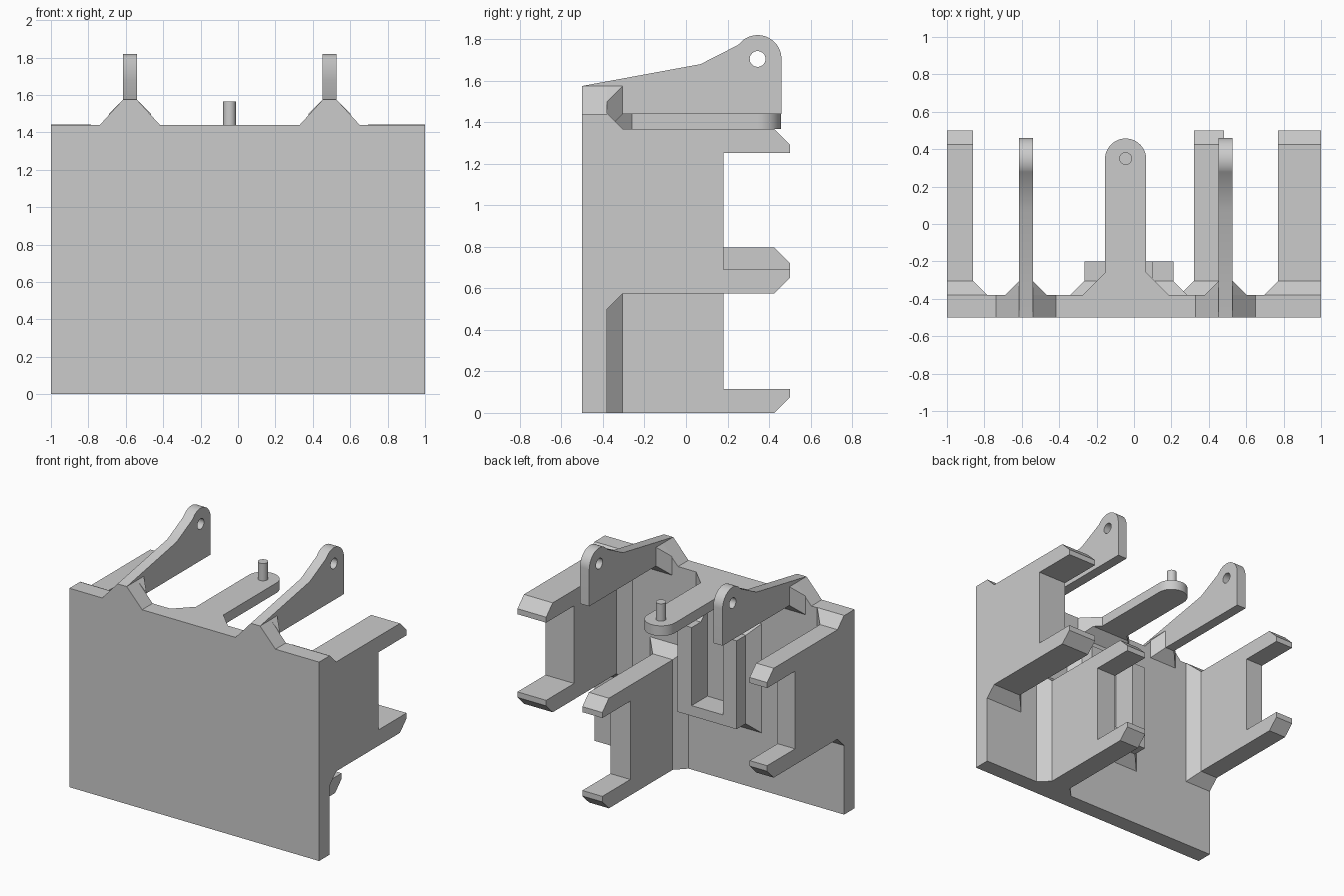
import bpy, bmesh, math
from mathutils import Vector

cube = bpy.data.objects.get("Cube")
if cube:
    bpy.data.objects.remove(cube, do_unlink=True)

grey = bpy.data.materials.new("plain grey")
grey.use_nodes = True
grey.diffuse_color = (0.6, 0.6, 0.6, 1)
grey.node_tree.nodes["Principled BSDF"].inputs["Base Color"].default_value = (0.6, 0.6, 0.6, 1)

FRONT, BACK, FOOT = -0.5, -0.38, -0.305    # plate faces and end of the root chamfers
TOP = 1.44
FLARE = 0.075


def finish(name, bm):
    bmesh.ops.recalc_face_normals(bm, faces=bm.faces)
    mesh = bpy.data.meshes.new(name)
    bm.to_mesh(mesh)
    bm.free()
    mesh.materials.append(grey)
    obj = bpy.data.objects.new(name, mesh)
    bpy.context.collection.objects.link(obj)
    return obj


def prism(name, outline, axis, low, high):
    """Extrude a 2D outline along an axis; the outline uses the other two axes in order."""
    def place(p, d):
        v = list(p)
        v.insert("xyz".index(axis), d)
        return Vector(v)
    bm = bmesh.new()
    face = bm.faces.new([bm.verts.new(place(p, low)) for p in outline])
    ext = bmesh.ops.extrude_face_region(bm, geom=[face])
    moved = [g for g in ext["geom"] if isinstance(g, bmesh.types.BMVert)]
    bmesh.ops.translate(bm, verts=moved, vec=place((0, 0), high - low))
    return finish(name, bm)


def hull(name, points):
    bm = bmesh.new()
    for p in points:
        bm.verts.new(p)
    res = bmesh.ops.convex_hull(bm, input=bm.verts)
    junk = {g for g in res["geom_interior"] + res["geom_unused"] if isinstance(g, bmesh.types.BMVert)}
    bmesh.ops.delete(bm, geom=list(junk), context="VERTS")
    bmesh.ops.dissolve_limit(bm, angle_limit=0.01, verts=bm.verts, edges=bm.edges)
    return finish(name, bm)


def rect(x0, x1, z0, z1):
    return [(x0, z0), (x1, z0), (x1, z1), (x0, z1)]


def root(name, x0, x1, z0, z1, left=0, right=0, below=0, above=0):
    """Chamfered foot that widens toward the plate."""
    wide = rect(x0 - left, x1 + right, z0 - below, z1 + above)
    hull(name, [(x, FOOT, z) for x, z in rect(x0, x1, z0, z1)] + [(x, BACK, z) for x, z in wide])


def arc(cx, cy, r, start, end, steps):
    return [(cx + r * math.cos(math.radians(start + (end - start) * i / steps)),
             cy + r * math.sin(math.radians(start + (end - start) * i / steps)))
            for i in range(steps + 1)]


def smooth(obj):
    bpy.ops.object.select_all(action="DESELECT")
    obj.select_set(True)
    bpy.context.view_layer.objects.active = obj
    bpy.ops.object.shade_smooth_by_angle(angle=math.radians(20))


# Front plate with two raised peaks under the arms
ARMS = {"right": -0.578, "left": 0.49}
ARM_HALF, PEAK = 0.037, 1.575
outline = [(-1, 0), (1, 0), (1, TOP)]
for x in sorted(ARMS.values(), reverse=True):
    outline += [(x + 0.16, TOP), (x + ARM_HALF, PEAK), (x - ARM_HALF, PEAK), (x - 0.16, TOP)]
outline.append((-1, TOP))
prism("front_plate", outline, "y", FRONT, BACK)


# C-shaped brackets with chamfered hooks
def bracket(name, x0, x1, z0, z1, **margins):
    t, inner, tip, bevel = 0.115, 0.18, 0.5, 0.075
    side = [(BACK, z0), (tip - bevel, z0), (tip, z0 + bevel), (tip, z0 + t), (inner, z0 + t),
            (inner, z1 - t), (tip, z1 - t), (tip, z1 - bevel), (tip - bevel, z1), (BACK, z1)]
    prism(name, side, "x", x0, x1)
    root(name + "_root", x0, x1, z0, z1, above=FLARE, **margins)


bracket("right_bracket", -1, -0.86, 0.575, 1.367, right=FLARE, below=FLARE)
bracket("left_bracket", 0.77, 1, 0.575, 1.367, left=FLARE, below=FLARE)
bracket("low_bracket", 0.32, 0.48, 0, 0.797, left=FLARE, right=FLARE)

# Upright arms with pivot holes
EYE = (0.345, 1.705)
for side, x in ARMS.items():
    profile = [(FRONT, TOP), (0.46, TOP)] + arc(*EYE, 0.115, 0, 125, 20)
    profile += [(0.25, 1.772), (0.07, 1.68), (FRONT, PEAK)]
    arm = prism(side + "_arm", profile, "x", x - ARM_HALF, x + ARM_HALF)
    cutter = prism(side + "_hole_cutter", arc(*EYE, 0.038, 0, 348.75, 31), "x", x - 0.1, x + 0.1)
    cut = arm.modifiers.new("pivot hole", "BOOLEAN")
    cut.operation, cut.object, cut.solver = "DIFFERENCE", cutter, "EXACT"
    bpy.context.view_layer.objects.active = arm
    bpy.ops.object.modifier_apply(modifier=cut.name)
    bpy.data.objects.remove(cutter, do_unlink=True)
    smooth(arm)
    # Arm root chamfer
    w = ARM_HALF + FLARE
    points = []
    for s in (-1, 1):
        points += [(x + s * w, BACK, TOP - FLARE), (x + s * w, BACK, PEAK - FLARE),
                   (x + s * ARM_HALF, BACK, PEAK), (x + s * ARM_HALF, FOOT, TOP),
                   (x + s * ARM_HALF, FOOT, PEAK)]
    hull(side + "_arm_root", points)

# Rounded tongue with a pin
TX, TW, TZ = -0.045, 0.11, 1.367
tongue = [(TX - 0.23, BACK), (TX + 0.23, BACK), (TX + TW, -0.26)]
tongue += arc(TX, 0.347, TW, 0, 180, 32) + [(TX - TW, -0.26)]
smooth(prism("tongue", tongue, "z", TZ, TOP))
points = []
for s in (-1, 1):
    points += [(TX + s * 0.155, FOOT, TZ), (TX + s * 0.23, BACK, TZ), (TX + s * 0.23, BACK, TZ - FLARE)]
hull("tongue_root", points)
smooth(prism("tongue_pin", arc(TX, 0.35, 0.034, 0, 348.75, 31), "z", TOP - 0.02, 1.565))

# Open-topped pocket behind the plate
PX0, PX1, PZ0, PZ1 = -0.265, 0.21, 0.49, 1.13
WALLS = {
    "pocket_right_wall": (PX0, -0.155, PZ0, PZ1, dict(left=FLARE, below=FLARE, above=FLARE)),
    "pocket_left_wall": (0.095, PX1, PZ0, PZ1, dict(right=FLARE, below=FLARE, above=FLARE)),
    "pocket_floor": (PX0, PX1, PZ0, 0.565, dict(left=FLARE, right=FLARE, below=FLARE)),
}
for name, (x0, x1, z0, z1, margins) in WALLS.items():
    prism(name, rect(x0, x1, z0, z1), "y", BACK, -0.2)
    root(name + "_root", x0, x1, z0, z1, **margins)
